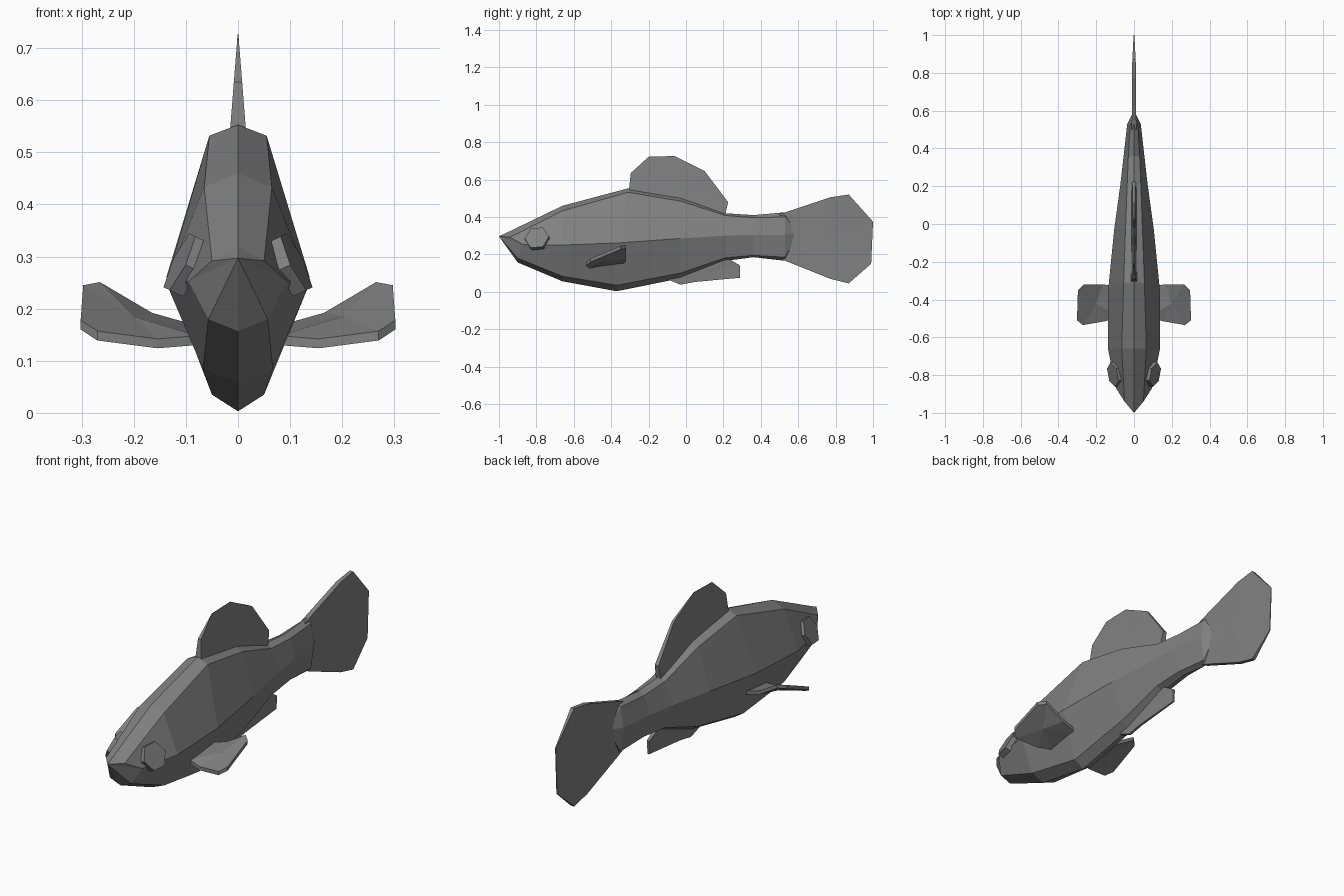
import bpy, bmesh, math
from mathutils import Vector

cube = bpy.data.objects.get("Cube")
if cube:
    bpy.data.objects.remove(cube, do_unlink=True)

# One flat grey for the whole fish
GREY = (0.22, 0.22, 0.22, 1.0)
mat = bpy.data.materials.new("fish grey")
mat.use_nodes = True
mat.diffuse_color = GREY
bsdf = next(n for n in mat.node_tree.nodes if n.type == 'BSDF_PRINCIPLED')
bsdf.inputs["Base Color"].default_value = GREY
bsdf.inputs["Roughness"].default_value = 0.8


def finish(name, bm):
    """Turn a bmesh into a flat shaded grey object."""
    bmesh.ops.remove_doubles(bm, verts=bm.verts, dist=1e-5)
    bmesh.ops.recalc_face_normals(bm, faces=bm.faces)
    mesh = bpy.data.meshes.new(name)
    bm.to_mesh(mesh)
    bm.free()
    mesh.materials.append(mat)
    ob = bpy.data.objects.new(name, mesh)
    bpy.context.collection.objects.link(ob)
    return ob


def slab(name, side_a, side_b, fan=True):
    """Closed plate between two matching outlines, each side fanned from its middle."""
    bm = bmesh.new()
    rings = [[bm.verts.new(p) for p in side] for side in (side_a, side_b)]
    n = len(side_a)
    for ring in rings:
        if fan:
            mid = bm.verts.new(sum((v.co for v in ring), Vector()) / n)
            for i in range(n):
                bm.faces.new((ring[i], ring[(i + 1) % n], mid))
        else:
            bm.faces.new(ring)
    for i in range(n):
        j = (i + 1) % n
        bm.faces.new((rings[0][i], rings[0][j], rings[1][j], rings[1][i]))
    return finish(name, bm)


def upright_fin(name, outline):
    """Fin in the middle plane from (y, z, half thickness) points."""
    return slab(name, [Vector((w, y, z)) for y, z, w in outline],
                [Vector((-w, y, z)) for y, z, w in outline])


# Body: each section is back, shoulder, flank, lower flank, belly as (x, y, z)
def section(y, top, shoulder, flank, low, belly):
    return [(0, y, top), (shoulder[0], y, shoulder[1]), (flank[0], y, flank[1]),
            (low[0], y, low[1]), (0, y, belly)]


sections = [
    [(0, -0.95, 0.32), (0.05, -0.94, 0.292), (0.095, -0.87, 0.252),
     (0.057, -0.9, 0.18), (0, -0.9, 0.157)],
    section(-0.66, 0.46, (0.065, 0.433), (0.138, 0.25), (0.067, 0.083), 0.056),
    [(0, -0.31, 0.553), (0.055, -0.31, 0.532), (0.137, -0.35, 0.262),
     (0.05, -0.37, 0.035), (0, -0.37, 0.003)],
    section(-0.03, 0.507, (0.045, 0.485), (0.105, 0.285), (0.045, 0.1), 0.072),
    section(0.21, 0.42, (0.036, 0.408), (0.072, 0.3), (0.036, 0.182), 0.165),
    section(0.36, 0.41, (0.03, 0.396), (0.055, 0.305), (0.028, 0.195), 0.185),
    section(0.53, 0.425, (0.02, 0.4), (0.036, 0.305), (0.02, 0.185), 0.166),
]
bm = bmesh.new()
rings = []
for s in sections:
    loop = s + [(-x, y, z) for x, y, z in s[3:0:-1]]
    rings.append([bm.verts.new(p) for p in loop])
for a, b in zip(rings, rings[1:]):
    for i in range(8):
        j = (i + 1) % 8
        bm.faces.new((a[i], a[j], b[j], b[i]))
for ring, tip in ((rings[0], (0, -1, 0.297)), (rings[-1], (0, 0.6, 0.31))):
    point = bm.verts.new(tip)
    for i in range(8):
        bm.faces.new((ring[i], ring[(i + 1) % 8], point))
finish("body", bm)

# Fins along the middle
upright_fin("tail_fin", [
    (0.5, 0.415, 0.012), (0.53, 0.425, 0.012), (0.77, 0.505, 0.011),
    (0.87, 0.52, 0.009), (1.0, 0.375, 0.002), (0.99, 0.15, 0.002),
    (0.87, 0.045, 0.009), (0.77, 0.07, 0.011), (0.53, 0.166, 0.012),
    (0.5, 0.18, 0.012)])
upright_fin("dorsal_fin", [
    (-0.305, 0.545, 0.015), (-0.295, 0.635, 0.008), (-0.2, 0.722, 0.001),
    (-0.06, 0.726, 0.001), (0.1, 0.645, 0.006), (0.225, 0.48, 0.01),
    (0.21, 0.41, 0.014), (-0.03, 0.46, 0.015)])
upright_fin("anal_fin", [
    (-0.13, 0.08, 0.012), (-0.03, 0.038, 0.006), (0.05, 0.053, 0.006),
    (0.29, 0.075, 0.004), (0.29, 0.14, 0.006), (0.23, 0.175, 0.012),
    (0.05, 0.16, 0.012)])

# Paired side fins and eyes
paddle = [(0.08, -0.49, 0.148), (0.155, -0.515, 0.142), (0.27, -0.535, 0.157),
          (0.302, -0.51, 0.178), (0.297, -0.35, 0.245), (0.265, -0.32, 0.251),
          (0.165, -0.32, 0.192), (0.08, -0.33, 0.168)]
for sign, side in ((1, "left"), (-1, "right")):
    top = [Vector((sign * x, y, z)) for x, y, z in paddle]
    slab(side + "_pectoral_fin", top, [p - Vector((0, 0, 0.018)) for p in top])

    normal = Vector((sign * 0.88, -0.2, 0.42)).normalized()
    along = Vector((0, 1, 0))
    along = (along - normal * normal.dot(along)).normalized()
    across = normal.cross(along)
    centre = Vector((sign * 0.1, -0.795, 0.284))
    hexagon = [centre + 0.066 * (along * math.cos(i * math.pi / 3)
                                 + across * math.sin(i * math.pi / 3)) for i in range(6)]
    slab(side + "_eye", [p + normal * 0.014 for p in hexagon],
         [p - normal * 0.015 for p in hexagon], fan=False)
